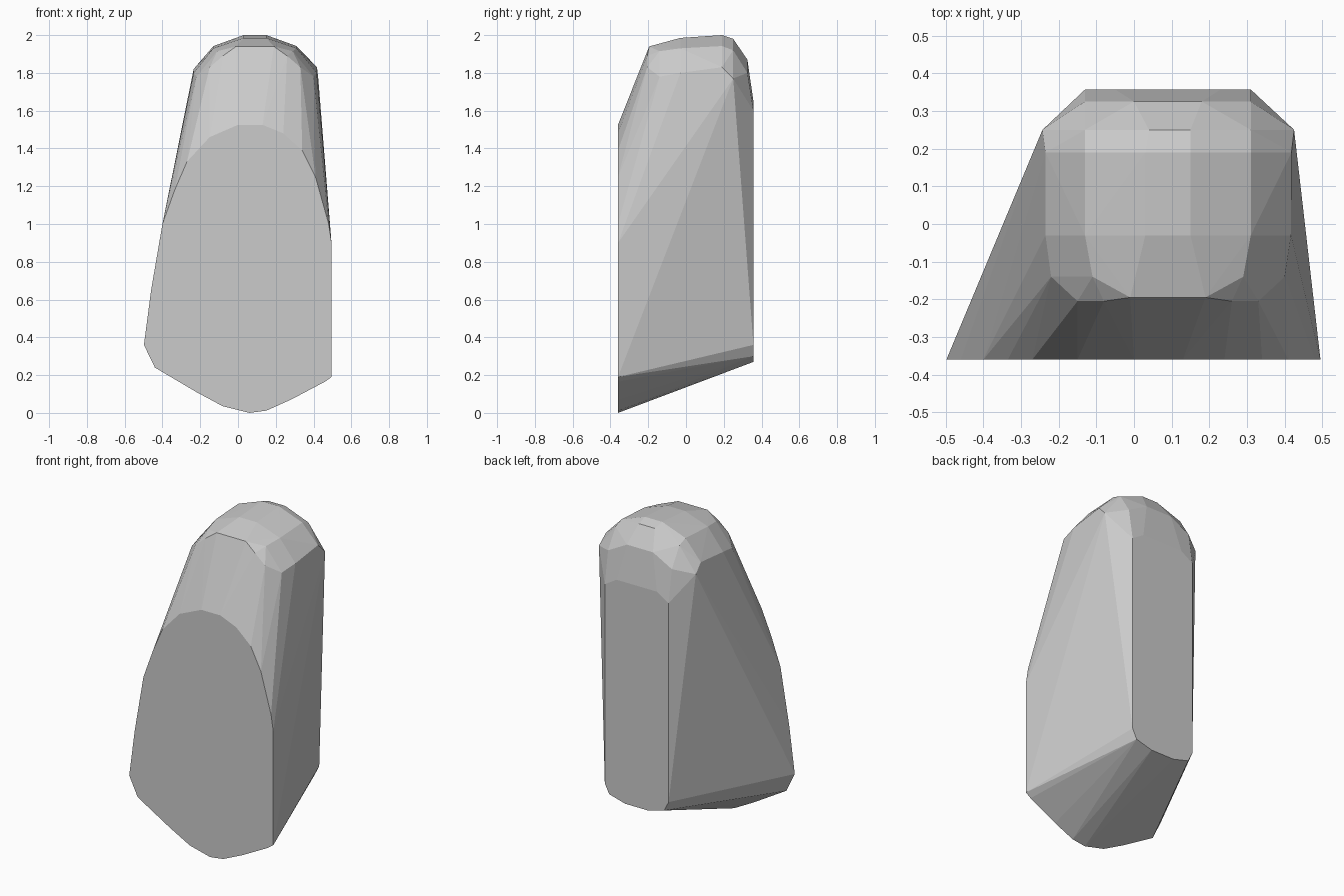
import bpy, bmesh, math

# Cross-sections along y (x, z points); the convex faceted body is stretched over them
sections = {
    # flat front cut
    -0.36: [(0.06, 0), (-0.08, 0.035), (-0.22, 0.11), (-0.44, 0.24), (-0.498, 0.36),
            (-0.46, 0.65), (-0.40, 1.0), (-0.335, 1.18), (-0.27, 1.33), (-0.15, 1.46),
            (0.0, 1.525), (0.13, 1.525), (0.24, 1.48), (0.34, 1.39), (0.41, 1.25),
            (0.48, 1.0), (0.495, 0.9), (0.495, 0.19), (0.46, 0.165), (0.28, 0.07), (0.15, 0.012)],
    # rounded top, front to back
    -0.205: [(-0.15, 1.83), (-0.08, 1.89), (0.33, 1.83), (0.26, 1.89)],
    -0.195: [(-0.01, 1.94), (0.19, 1.94)],
    -0.14: [(-0.22, 1.78), (-0.11, 1.915), (0.29, 1.915), (0.40, 1.78)],
    -0.03: [(-0.235, 1.80), (-0.13, 1.93), (0.03, 1.985), (0.15, 1.985), (0.31, 1.93), (0.417, 1.80)],
    0.19: [(-0.235, 1.82), (-0.13, 1.942), (0.03, 2.0), (0.15, 2.0), (0.31, 1.942), (0.418, 1.83)],
    0.25: [(-0.243, 1.77), (-0.13, 1.92), (0.04, 1.98), (0.15, 1.98), (0.31, 1.92), (0.425, 1.77)],
    0.325: [(-0.13, 1.80), (0.0, 1.87), (0.18, 1.87), (0.31, 1.80)],
    # narrow flat back
    0.357: [(-0.13, 1.6), (-0.05, 1.65), (0.23, 1.65), (0.31, 1.6), (-0.13, 0.36), (-0.10, 0.30),
            (0.01, 0.27), (0.17, 0.27), (0.28, 0.30), (0.31, 0.36)],
}

bm = bmesh.new()
for y, points in sections.items():
    for x, z in points:
        bm.verts.new((x, y, z))
hull = bmesh.ops.convex_hull(bm, input=bm.verts[:])
unused = {g for g in hull["geom_interior"] + hull["geom_unused"] if isinstance(g, bmesh.types.BMVert)}
bmesh.ops.delete(bm, geom=list(unused), context='VERTS')
# Merge the flat areas into single faces
bmesh.ops.dissolve_limit(bm, angle_limit=math.radians(1), verts=bm.verts[:], edges=bm.edges[:])
bmesh.ops.recalc_face_normals(bm, faces=bm.faces[:])

mesh = bpy.data.meshes.new("tapered_body")
bm.to_mesh(mesh)
bm.free()
bpy.context.collection.objects.link(bpy.data.objects.new("tapered_body", mesh))
